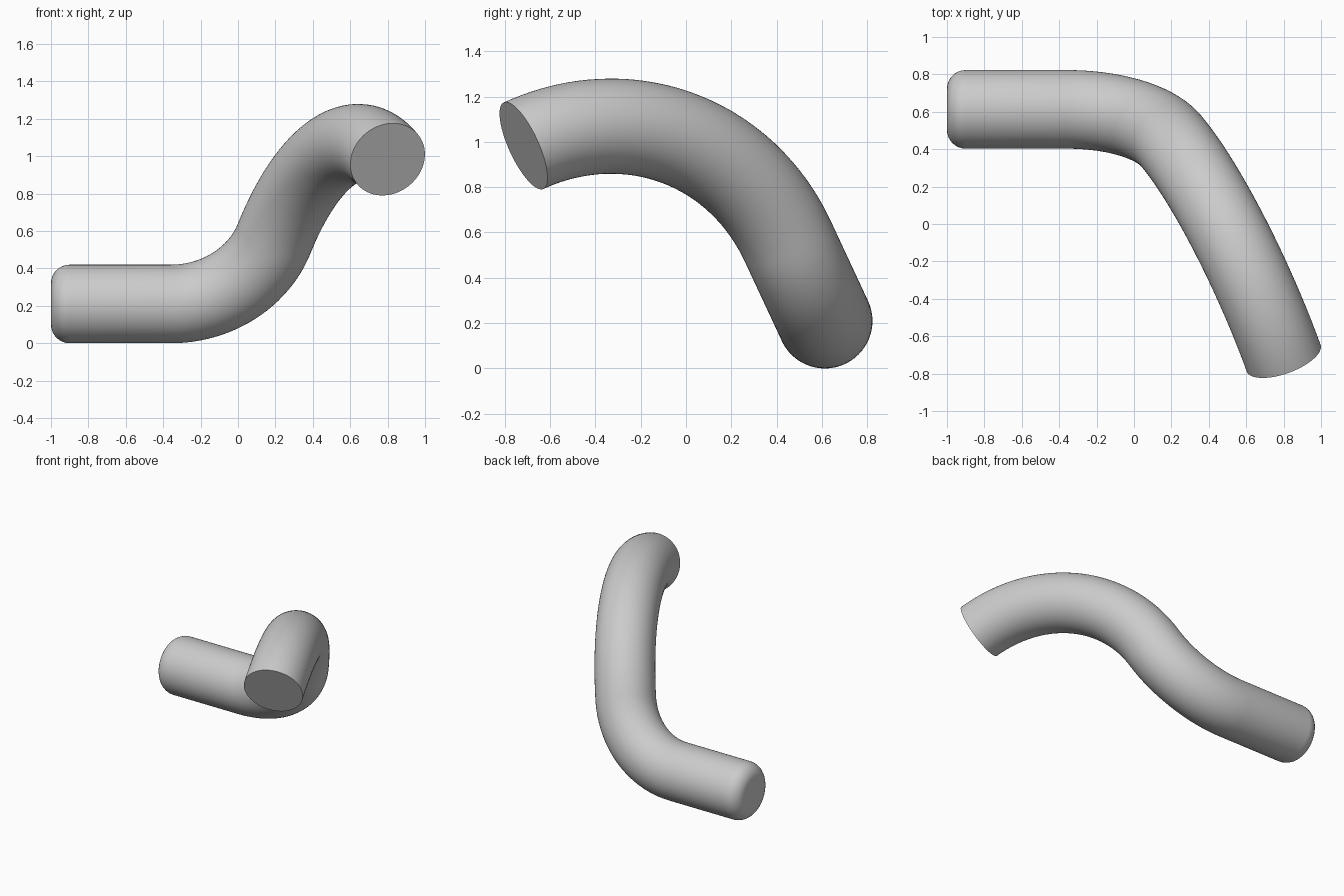
import bpy, bmesh
from math import sin, cos, pi, radians
from mathutils import Vector, Quaternion

cube = bpy.data.objects.get("Cube")
if cube:
    bpy.data.objects.remove(cube)

RADIUS, FILLET, SIDES = 0.21, 0.1, 64

grey = bpy.data.materials.new("plain_grey")
grey.use_nodes = True
grey.diffuse_color = (0.6, 0.6, 0.6, 1)
grey.node_tree.nodes["Principled BSDF"].inputs["Base Color"].default_value = (0.6, 0.6, 0.6, 1)


def arc(start, tangent, axis, radius, angle, steps):
    """Points and tangents along a circular bend, without its first point."""
    inward = axis.cross(tangent).normalized()
    centre = start + inward * radius
    result = []
    for i in range(1, steps + 1):
        turn = Quaternion(axis, angle * i / steps)
        result.append((centre + turn @ (start - centre), turn @ tangent))
    return result


# Centre line: straight run, tilted bend, then a wider bend to the open end
along = Vector((1, 0, 0))
tilt = radians(25)
rise = Vector((0, -sin(tilt), cos(tilt)))
begin = Vector((-1, 0.613, RADIUS))
bend_start = Vector((-0.36, 0.613, RADIUS))
tip = Vector((0.8, -0.717, 0.983))

first_bend = arc(bend_start, along, along.cross(rise), 0.59, radians(70), 24)
joint, joint_dir = first_bend[-1]
chord = tip - joint
half = joint_dir.angle(chord)
second_bend = arc(joint, joint_dir, joint_dir.cross(chord).normalized(),
                  chord.length / (2 * sin(half)), 2 * half, 40)

# Rings: rounded closed end first, then the full-width tube
rings = []
for i in range(9):
    a = pi / 2 * i / 8
    rings.append((begin + along * FILLET * (1 - cos(a)), along,
                  RADIUS - FILLET + FILLET * sin(a)))
for point, tangent in [(bend_start, along)] + first_bend + second_bend:
    rings.append((point, tangent, RADIUS))

# Sweep the rings, carrying the frame along without twist
bm = bmesh.new()
side, previous, last = Vector((0, 0, 1)), along, None
for point, tangent, radius in rings:
    side = previous.rotation_difference(tangent) @ side
    previous = tangent
    other = tangent.cross(side)
    loop = [bm.verts.new(point + radius * (side * cos(2 * pi * k / SIDES) + other * sin(2 * pi * k / SIDES)))
            for k in range(SIDES)]
    if last:
        for k in range(SIDES):
            n = (k + 1) % SIDES
            bm.faces.new((last[k], last[n], loop[n], loop[k]))
    else:
        bm.faces.new(loop)
    last = loop
bm.faces.new(last)
bmesh.ops.recalc_face_normals(bm, faces=bm.faces)

mesh = bpy.data.meshes.new("bent_tube")
bm.to_mesh(mesh)
bm.free()
mesh.materials.append(grey)
tube = bpy.data.objects.new("bent_tube", mesh)
bpy.context.collection.objects.link(tube)

# Smooth sides with a crisp rim at the cut end
bpy.ops.object.select_all(action="DESELECT")
tube.select_set(True)
bpy.context.view_layer.objects.active = tube
bpy.ops.object.shade_smooth_by_angle(angle=radians(30))
